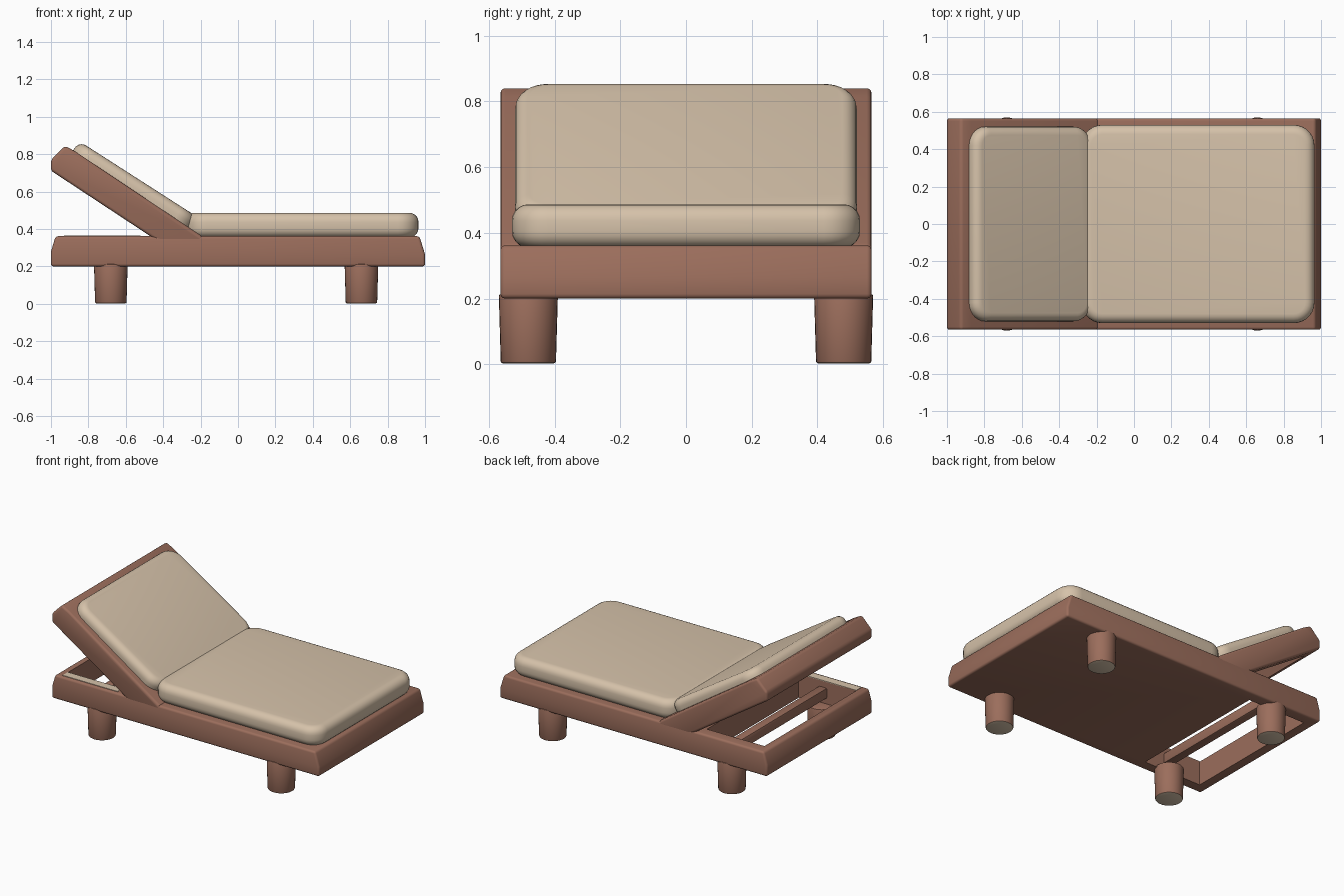
import bpy
import bmesh
import math
from mathutils import Matrix, Vector

cube = bpy.data.objects.get("Cube")
if cube:
    bpy.data.objects.remove(cube, do_unlink=True)


def material(name, rgb):
    m = bpy.data.materials.new(name)
    m.use_nodes = True
    m.diffuse_color = (*rgb, 1)
    m.node_tree.nodes["Principled BSDF"].inputs["Base Color"].default_value = (*rgb, 1)
    return m


WOOD = material("red brown wood", (0.33, 0.155, 0.107))
FABRIC = material("cream fabric", (0.67, 0.54, 0.40))
PURPLE = material("purple lining", (0.32, 0.055, 0.23))


def make(name, bm, mat):
    bmesh.ops.recalc_face_normals(bm, faces=bm.faces)
    mesh = bpy.data.meshes.new(name)
    bm.to_mesh(mesh)
    bm.free()
    mesh.materials.append(mat)
    obj = bpy.data.objects.new(name, mesh)
    bpy.context.collection.objects.link(obj)
    return obj


def finish(obj, bevel=0.0, segments=3, cutter=None):
    """Round the edges, cut the recess, bake the modifiers and smooth."""
    if bevel:
        mod = obj.modifiers.new("round", 'BEVEL')
        mod.width, mod.segments = bevel, segments
        mod.limit_method, mod.angle_limit = 'ANGLE', math.radians(25)
    if cutter:
        mod = obj.modifiers.new("cut", 'BOOLEAN')
        mod.operation, mod.object, mod.solver = 'DIFFERENCE', cutter, 'EXACT'
        cutter.hide_render = True
    bpy.ops.object.select_all(action='DESELECT')
    obj.select_set(True)
    bpy.context.view_layer.objects.active = obj
    bpy.ops.object.convert(target='MESH')
    bpy.ops.object.shade_smooth_by_angle(angle=math.radians(35))
    if cutter:
        bpy.data.objects.remove(cutter, do_unlink=True)
    return obj


def prism(name, profile, half_width, mat):
    """Side profile of (x, z) points drawn out across the width."""
    bm = bmesh.new()
    face = bm.faces.new([bm.verts.new((x, -half_width, z)) for x, z in profile])
    out = bmesh.ops.extrude_face_region(bm, geom=[face])
    moved = [v for v in out["geom"] if isinstance(v, bmesh.types.BMVert)]
    bmesh.ops.translate(bm, verts=moved, vec=(0, 2 * half_width, 0))
    return make(name, bm, mat)


def box(name, low, high, mat, corner=0.0):
    """Box between two corners, with optional rounding of upright edges."""
    low, high = Vector(low), Vector(high)
    bm = bmesh.new()
    bmesh.ops.create_cube(bm, size=1)
    bmesh.ops.scale(bm, vec=high - low, verts=bm.verts)
    bmesh.ops.translate(bm, vec=(low + high) / 2, verts=bm.verts)
    if corner:
        upright = [e for e in bm.edges
                   if abs(e.verts[0].co.z - e.verts[1].co.z) > 0.01]
        bmesh.ops.bevel(bm, geom=upright, offset=corner, segments=7,
                        profile=0.5, affect='EDGES')
    return make(name, bm, mat)


# Base frame with an open well under the backrest
base = prism("base_frame", [(-1, 0.2), (1, 0.2), (1, 0.265), (0.97, 0.362),
                            (-0.975, 0.362), (-1, 0.28)], 0.565, WOOD)
well = box("well_cutter", (-0.93, -0.49, 0.1), (-0.5, 0.49, 0.5), WOOD)
finish(base, 0.014, 3, well)
finish(box("cross_bar", (-0.71, -0.5, 0.25), (-0.65, 0.5, 0.32), WOOD), 0.008, 2)
finish(box("rail_top_strip", (-0.93, -0.545, 0.36), (-0.52, -0.49, 0.365), FABRIC))

# Legs
for x, end in ((0.66, "front"), (-0.68, "rear")):
    for y, side in ((-0.48, "right"), (0.48, "left")):
        bm = bmesh.new()
        bmesh.ops.create_cone(bm, cap_ends=True, segments=32, radius1=0.084,
                              radius2=0.09, depth=0.21,
                              matrix=Matrix.Translation((x, y, 0.108)))
        leg = make(f"{end}_{side}_leg", bm, WOOD)
        leg.data.materials.append(FABRIC)
        finish(leg, 0.006, 2)
        for p in leg.data.polygons:
            p.material_index = int(p.normal.z < -0.9)

# Tilted backrest: local x runs down the slope, local z stands out of it
tilt = Matrix.Translation((-1, 0, 0.72)) @ Matrix.Rotation(math.radians(32.7), 4, 'Y')


def tilted(obj):
    obj.data.transform(tilt)
    return obj


back = prism("backrest_frame", [(-0.42, 0.33), (-1, 0.712), (-1, 0.77),
                                (-0.925, 0.845), (-0.87, 0.815),
                                (-0.19, 0.36), (-0.19, 0.33)], 0.565, WOOD)
recess = tilted(box("recess_cutter", (0.08, -0.49, -0.1), (0.63, 0.49, 0.07), WOOD))
finish(back, 0.018, 3, recess)
finish(tilted(box("backrest_lining", (0.08, -0.49, 0.064), (0.63, 0.49, 0.071), PURPLE)))

# Cushions
finish(box("seat_cushion", (-0.28, -0.53, 0.355), (0.965, 0.53, 0.487), FABRIC, 0.11),
       0.05, 5)
back_cushion = box("back_cushion", (0.045, -0.52, 0.09), (0.8, 0.52, 0.208), FABRIC, 0.1)
finish(tilted(back_cushion), 0.045, 5)
